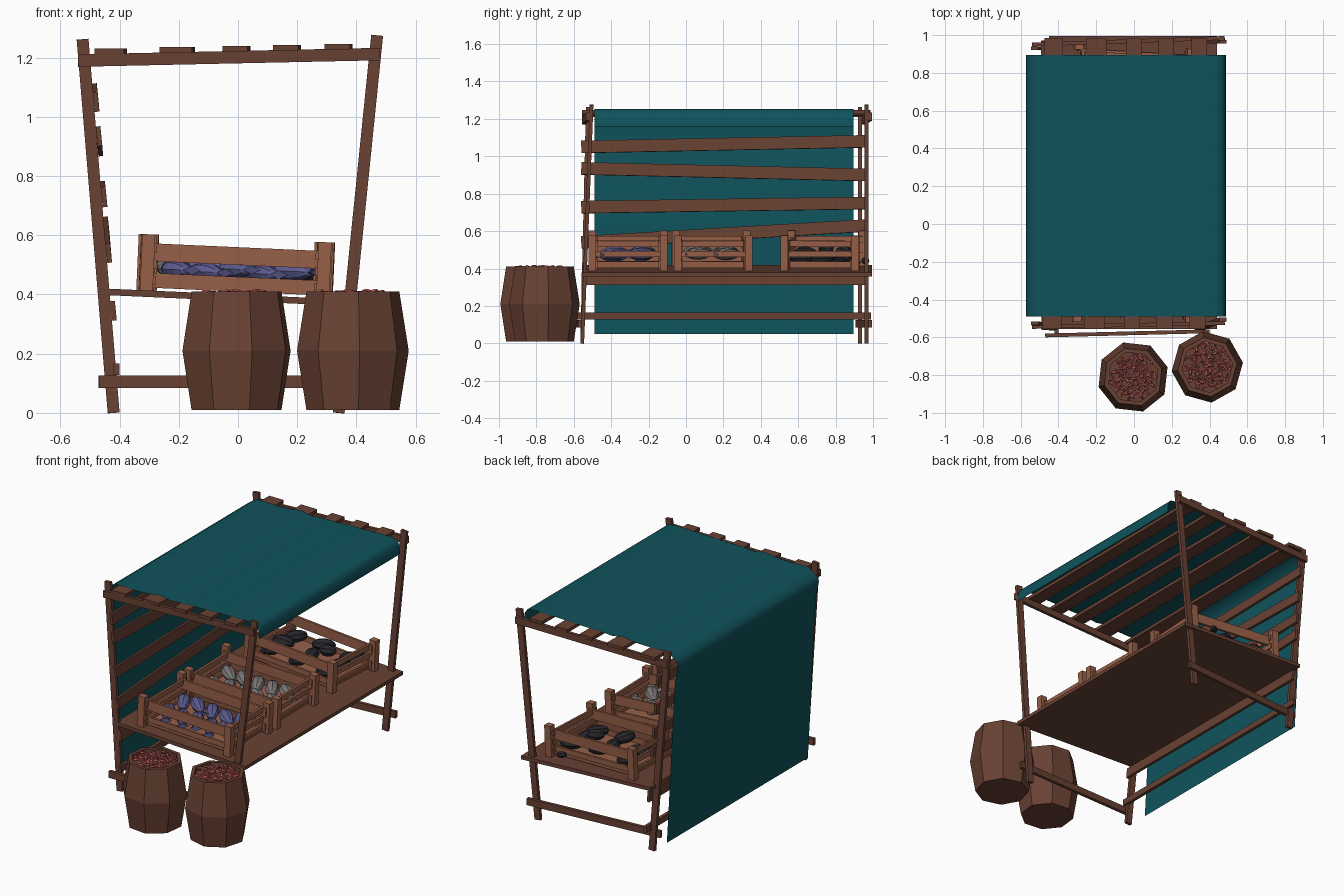
import bpy, bmesh, math, random
from mathutils import Vector, Matrix

if "Cube" in bpy.data.objects:
    bpy.data.objects.remove(bpy.data.objects["Cube"])

random.seed(4)


def material(name, rgb):
    m = bpy.data.materials.new(name)
    m.diffuse_color = (*rgb, 1)
    m.use_nodes = True
    m.node_tree.nodes["Principled BSDF"].inputs["Base Color"].default_value = m.diffuse_color
    return m


WOOD = material("dark_wood", (0.14, 0.053, 0.033))
CRATE = material("crate_wood", (0.31, 0.115, 0.065))
CLOTH = material("teal_cloth", (0.005, 0.085, 0.105))
BLUE = material("blue_fish", (0.11, 0.11, 0.29))
GREY = material("grey_fish", (0.2, 0.19, 0.19))
BLACK = material("black_shell", (0.02, 0.02, 0.025))
PINK = material("pink_shrimp", (0.6, 0.13, 0.12))


def finish(bm, name, mat, matrix=Matrix()):
    bmesh.ops.recalc_face_normals(bm, faces=bm.faces)
    me = bpy.data.meshes.new(name)
    bm.to_mesh(me)
    bm.free()
    me.materials.append(mat)
    ob = bpy.data.objects.new(name, me)
    ob.matrix_world = matrix
    bpy.context.collection.objects.link(ob)
    return ob


def box(bm, centre, size, matrix=Matrix()):
    bmesh.ops.create_cube(bm, size=1, matrix=matrix @ Matrix.Translation(centre)
                          @ Matrix.Diagonal((*size, 1)))


def beam(name, p, q, width, thick, side):
    """Box from p to q; width runs along the given side direction."""
    p, q = Vector(p), Vector(q)
    d = (q - p).normalized()
    t = d.cross(Vector(side)).normalized()
    w = t.cross(d)
    rot = Matrix((w, t, d)).transposed().to_4x4()
    bm = bmesh.new()
    box(bm, (0, 0, 0), (width, thick, (q - p).length),
        Matrix.Translation((p + q) / 2) @ rot)
    return finish(bm, name, WOOD)


X, Z = (1, 0, 0), (0, 0, 1)

# Four leaning posts
beam("front_left_post", (-0.42, -0.555, 0), (-0.525, -0.525, 1.262), 0.04, 0.02, X)
beam("front_right_post", (0.34, -0.555, 0), (0.47, -0.505, 1.275), 0.04, 0.02, X)
beam("back_left_post", (-0.42, 0.93, 0), (-0.525, 0.93, 1.262), 0.04, 0.02, X)
beam("back_right_post", (0.34, 0.965, 0), (0.47, 0.965, 1.275), 0.04, 0.02, X)

# Top and bottom cross rails
beam("front_top_rail", (-0.54, -0.545, 1.19), (0.48, -0.525, 1.212), 0.042, 0.02, Z)
beam("back_top_rail", (-0.54, 0.95, 1.19), (0.48, 0.985, 1.212), 0.042, 0.02, Z)
beam("front_low_rail", (-0.47, -0.59, 0.105), (0.40, -0.568, 0.105), 0.042, 0.02, Z)
beam("back_low_rail", (-0.47, 0.915, 0.105), (0.40, 0.985, 0.105), 0.042, 0.02, Z)
beam("left_low_rail", (-0.41, -0.58, 0.147), (-0.41, 0.99, 0.147), 0.038, 0.02, Z)

# Roof planks running front to back
for i, (x, w) in enumerate([(-0.435, 0.10), (-0.21, 0.11), (-0.01, 0.085),
                            (0.16, 0.085), (0.335, 0.085)]):
    z = 1.221 + 0.02 * (x + 0.43)
    beam(f"roof_plank_{i}", (x, -0.555, z), (x + 0.01, 0.985, z), w, 0.02, X)

# Left wall planks, each slightly crooked, following the post lean
for i, (z0, z1) in enumerate([(1.05, 1.08), (0.935, 0.90), (0.728, 0.75),
                              (0.54, 0.63), (0.345, 0.345)]):
    x0, x1 = [-0.392 - z * 0.083 for z in (z0, z1)]
    beam(f"wall_plank_{i}", (x0, -0.56, z0), (x1, 0.97, z1), 0.066, 0.016,
         (-0.1, 0, 1))

# Tilted table top
TILT = Matrix.Rotation(0.045, 4, 'Y')
bm = bmesh.new()
box(bm, (0, 0.22, -0.011), (0.89, 1.55, 0.022))
finish(bm, "table_top", WOOD, Matrix.Translation((-0.005, 0, 0.40)) @ TILT)

# Cloth: draped profile swept from front to back
profile = [(-0.495, 0.05), (-0.505, 0.22), (-0.52, 0.5), (-0.535, 0.8), (-0.55, 1.05),
           (-0.572, 1.17), (-0.555, 1.20), (-0.50, 1.238), (-0.43, 1.237),
           (-0.36, 1.235), (-0.29, 1.237), (-0.19, 1.25), (-0.12, 1.236),
           (-0.04, 1.243), (0.08, 1.243), (0.16, 1.247), (0.3, 1.25),
           (0.42, 1.252), (0.465, 1.245), (0.485, 1.215), (0.488, 1.16)]
bm = bmesh.new()
rows = [[bm.verts.new((x, y, z)) for x, z in profile] for y in (-0.49, -0.03, 0.43, 0.895)]
for a, b in zip(rows, rows[1:]):
    for i in range(len(profile) - 1):
        bm.faces.new((a[i], a[i + 1], b[i + 1], b[i]))
cloth = finish(bm, "cloth_canopy", CLOTH)
for f in cloth.data.polygons:
    f.use_smooth = True


# Slatted crates
def make_crate(name, matrix, length, width):
    bm = bmesh.new()
    hx, hy = length / 2, width / 2
    for sx in (-1, 1):
        for sy in (-1, 1):
            box(bm, (sx * (hx - 0.022), sy * (hy - 0.02), 0.095), (0.044, 0.04, 0.19))
        for z in (0.035, 0.09, 0.145):
            box(bm, (sx * (hx - 0.045), 0, z), (0.014, width - 0.03, 0.032))
    for sy in (-1, 1):
        for z, h in ((0.035, 0.05), (0.13, 0.06)):
            box(bm, (0, sy * (hy - 0.04), z), (length - 0.04, 0.014, h))
    box(bm, (0, 0, 0.022), (length - 0.07, width - 0.06, 0.014))
    finish(bm, name, CRATE, matrix)


def blob(bm, centre, size, angle, tail):
    """Low-poly fish or shell: stretched ball with optional flat tail."""
    m = Matrix.Translation(centre) @ Matrix.Rotation(angle, 4, 'Z')
    turn = Matrix.Rotation(math.pi / 2, 4, 'Y')
    bmesh.ops.create_uvsphere(bm, u_segments=8, v_segments=6, radius=1,
                              matrix=m @ Matrix.Diagonal((*size, 1)) @ turn)
    if tail:
        bmesh.ops.create_cone(bm, cap_ends=True, segments=4, radius1=size[1] * 0.9,
                              radius2=0.005, depth=size[0] * 0.5,
                              matrix=m @ Matrix.Translation((size[0] * 1.1, 0, 0))
                              @ Matrix.Diagonal((1, 1, 0.4, 1)) @ Matrix.Rotation(-math.pi / 2, 4, 'Y'))


def crate_matrix(y, turn):
    return (Matrix.Translation((-0.012, y, 0.40)) @ TILT @ Matrix.Rotation(turn, 4, 'Z'))


crates = [("blue", -0.31, 0.0, 0.42, BLUE), ("grey", 0.14, 0.02, 0.42, GREY),
          ("black", 0.735, -0.06, 0.42, BLACK)]
for label, y, turn, width, mat in crates:
    m = crate_matrix(y, turn)
    make_crate(label + "_crate", m, 0.64, width)
    bm = bmesh.new()
    if label != "black":
        for i in range(5):
            for sy in (-1, 1):
                blob(bm, (-0.2 + 0.098 * i, sy * 0.075, 0.07 + random.uniform(0, 0.02)),
                     (0.085, 0.04, 0.033), -0.9 + random.uniform(-0.25, 0.25), True)
    else:
        for i in range(9):
            blob(bm, (-0.2 + 0.2 * (i % 3), -0.11 + 0.11 * (i // 3), 0.06 + random.uniform(0, 0.025)),
                 (0.07, 0.042, 0.036), random.uniform(0, 3), False)
        blob(bm, (0.1, 0.02, 0.115), (0.05, 0.04, 0.035), 0.5, False)
        blob(bm, (0.18, 0.235, 0.05), (0.03, 0.02, 0.02), 0.5, False)
    finish(bm, label + "_catch", mat, m)


# Octagonal barrels heaped with shrimp
def make_barrel(name, x, y, spin):
    bm = bmesh.new()
    outline = [(0.158, 0.01), (0.19, 0.21), (0.158, 0.41), (0.136, 0.41), (0.136, 0.375)]
    rings = [[bm.verts.new((r * math.cos(k * math.pi / 4), r * math.sin(k * math.pi / 4), z))
              for k in range(8)] for r, z in outline]
    for a, b in zip(rings, rings[1:]):
        for k in range(8):
            bm.faces.new((a[k], a[k - 1], b[k - 1], b[k]))
    bm.faces.new(rings[0])
    bm.faces.new(rings[-1])
    finish(bm, name, WOOD, Matrix.Translation((x, y, 0)) @ Matrix.Rotation(spin, 4, 'Z'))

    bm = bmesh.new()
    for i in range(75):
        r, t = 0.118 * math.sqrt((i + 0.5) / 75), i * 2.39996
        m = (Matrix.Translation((x + r * math.cos(t), y + r * math.sin(t),
                                 0.395 + random.uniform(-0.008, 0.012)))
             @ Matrix.Rotation(random.uniform(0, 6.28), 4, 'Z')
             @ Matrix.Rotation(random.uniform(-0.5, 0.5), 4, 'X'))
        prev = None
        for s in range(6):
            a, rad = s * 0.62, 0.0085 - 0.0011 * s
            ring = [bm.verts.new(m @ Vector(((0.015 + rad * math.cos(c)) * math.cos(a),
                                             (0.015 + rad * math.cos(c)) * math.sin(a),
                                             rad * math.sin(c))))
                    for c in (k * 2 * math.pi / 5 for k in range(5))]
            if prev:
                for k in range(5):
                    bm.faces.new((prev[k - 1], prev[k], ring[k], ring[k - 1]))
            if s in (0, 5):
                bm.faces.new(ring)
            prev = ring
    finish(bm, name + "_shrimp", PINK)


make_barrel("left_barrel", -0.005, -0.81, 0.28)
make_barrel("right_barrel", 0.388, -0.757, 0.12)
